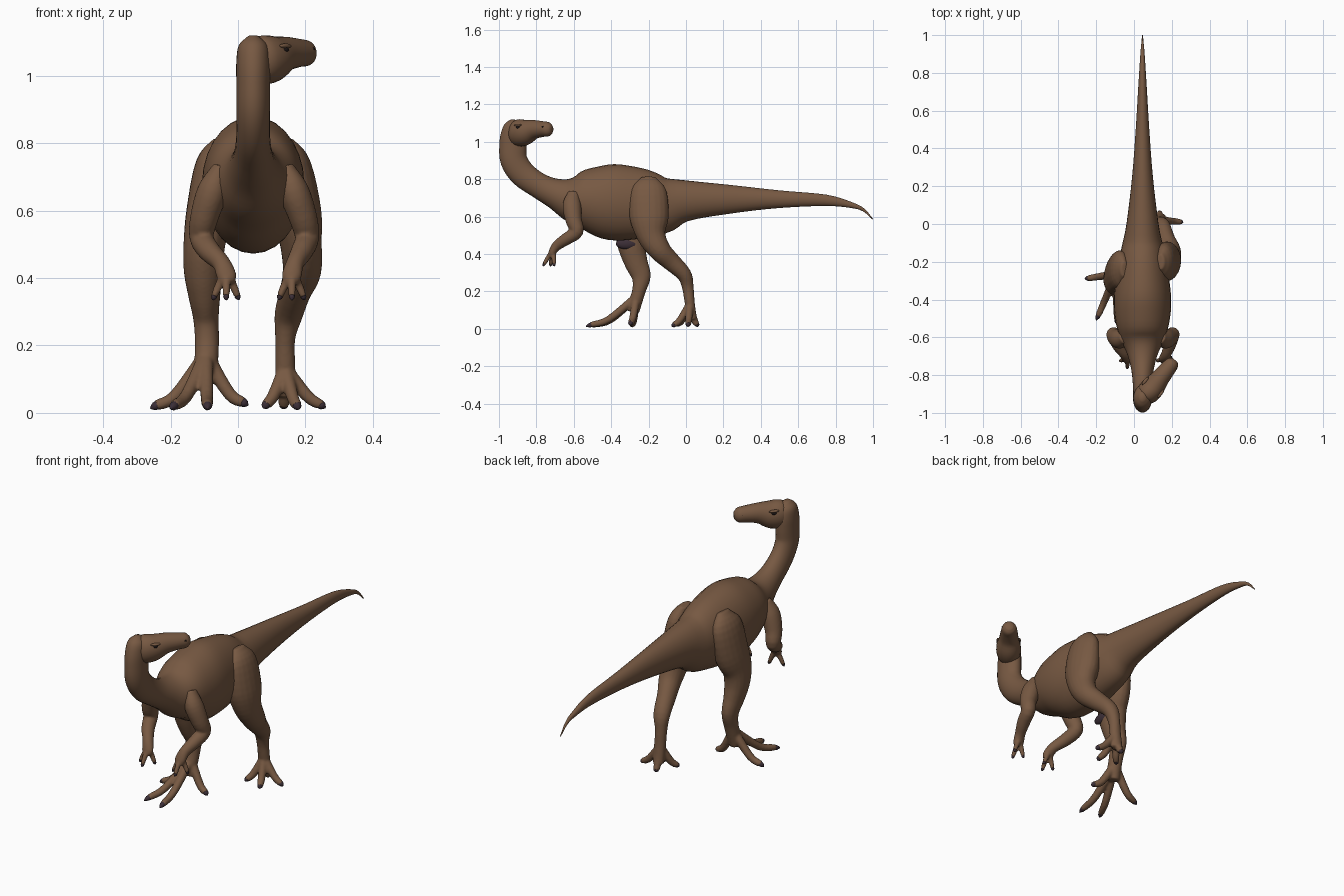
import bpy
import bmesh
from mathutils import Vector, Matrix

default_cube = bpy.data.objects.get("Cube")
if default_cube:
    bpy.data.objects.remove(default_cube, do_unlink=True)

MIDDLE = 0.045  # the spine runs slightly off centre because of the stance


def make_material(name, colour):
    material = bpy.data.materials.new(name)
    material.use_nodes = True
    material.diffuse_color = (*colour, 1)
    shader = material.node_tree.nodes["Principled BSDF"]
    shader.inputs["Base Color"].default_value = (*colour, 1)
    shader.inputs["Roughness"].default_value = 0.8
    return material


BROWN = make_material("brown skin", (0.185, 0.1, 0.055))
CLAW = make_material("dark purple claw", (0.045, 0.028, 0.038))
DARK = make_material("dark eye", (0.015, 0.01, 0.01))


def spline(points, steps):
    """Smoothly interpolate rows of numbers, Catmull-Rom style."""
    rows = [Vector(p) for p in points]
    rows = [rows[0] * 2 - rows[1]] + rows + [rows[-1] * 2 - rows[-2]]
    result = []
    for a, b, c, d in zip(rows, rows[1:], rows[2:], rows[3:]):
        for i in range(steps):
            t = i / steps
            result.append(b + (c - a) * (t / 2)
                          + (a * 2 - b * 5 + c * 4 - d) * (t * t / 2)
                          + (b * 3 - a - c * 3 + d) * (t ** 3 / 2))
    return result + [rows[-2]]


def add_tube(bm, points, sides=20, steps=4):
    """Sweep an ellipse along rows of x, y, z, half width, half depth."""
    rows = spline(points, steps)
    centres = [Vector(r[:3]) for r in rows]
    rings = []
    for i, row in enumerate(rows):
        ahead = centres[min(i + 1, len(rows) - 1)]
        along = (ahead - centres[max(i - 1, 0)]).normalized()
        across = Vector((1, 0, 0))
        across = (across - along * across.dot(along)).normalized()
        over = along.cross(across)
        ring = []
        for k in range(sides):
            turn = Matrix.Rotation(6.28319 * k / sides, 2) @ Vector((1, 0))
            offset = (across * turn.x * max(row[3], 0.001)
                      + over * turn.y * max(row[4], 0.001))
            ring.append(bm.verts.new(centres[i] + offset))
        rings.append(ring)
    for low, high in zip(rings, rings[1:]):
        for k in range(sides):
            n = (k + 1) % sides
            bm.faces.new((low[k], low[n], high[n], high[k]))
    bm.faces.new(rings[0][::-1])
    bm.faces.new(rings[-1])


def finish(name, bm, material, fuse=False):
    """Turn a bmesh into a smooth object, optionally fusing its pieces."""
    bmesh.ops.recalc_face_normals(bm, faces=bm.faces)
    mesh = bpy.data.meshes.new(name)
    bm.to_mesh(mesh)
    bm.free()
    mesh.materials.append(material)
    mesh.shade_smooth()
    thing = bpy.data.objects.new(name, mesh)
    bpy.context.collection.objects.link(thing)
    if fuse:
        remesh = thing.modifiers.new("fuse", "REMESH")
        remesh.mode = "VOXEL"
        remesh.voxel_size = 0.006
        remesh.use_smooth_shade = True
        relax = thing.modifiers.new("relax", "SMOOTH")
        relax.factor = 0.5
        relax.iterations = 5
    return thing


def ellipsoid(name, centre, size, material, turn=0.0):
    bm = bmesh.new()
    shape = (Matrix.Translation(centre) @ Matrix.Rotation(turn, 4, "Z")
             @ Matrix.Diagonal((*size, 1)))
    bmesh.ops.create_uvsphere(bm, u_segments=16, v_segments=10, radius=1, matrix=shape)
    return finish(name, bm, material)


def limb(name, path, root, tips, thick, arch):
    """Leg or arm with digits fused on, plus a separate set of claws."""
    skin, claws = bmesh.new(), bmesh.new()
    add_tube(skin, path)
    root = Vector(root)
    for tip in map(Vector, tips):
        knuckle = root.lerp(tip, 0.55)
        knuckle.z = tip.z + (root.z - tip.z) * arch
        nail = knuckle.lerp(tip, 0.72)
        digit = [(*root, thick, thick), (*knuckle, thick * 0.85, thick * 0.85),
                 (*nail, thick * 0.7, thick * 0.7)]
        end = nail.lerp(tip, 0.3)
        add_tube(skin, digit + [(*end, thick * 0.4, thick * 0.4)], 12)
        add_tube(claws, [(*nail, thick * 0.6, thick * 0.6),
                         (*nail.lerp(tip, 0.5), thick * 0.5, thick * 0.5),
                         (*tip, 0.002, 0.002)], 10)
    finish(name, skin, BROWN, fuse=True)
    finish(name + "_claws", claws, CLAW)


# Tail, trunk and neck in one sweep: y, z, half width, half depth
trunk = [(1, .585, .002, .002), (.95, .635, .007, .008), (.89, .66, .012, .015),
         (.75, .687, .021, .03), (.5, .693, .036, .047), (.25, .693, .055, .075),
         (0, .685, .085, .11), (-.12, .665, .11, .155), (-.25, .67, .135, .19),
         (-.4, .678, .152, .203), (-.52, .69, .142, .17), (-.61, .695, .115, .125),
         (-.69, .72, .08, .085), (-.78, .762, .058, .068), (-.87, .825, .05, .07),
         (-.92, .9, .05, .072), (-.925, .98, .05, .073), (-.922, 1.04, .05, .068),
         (-.918, 1.09, .043, .052), (-.915, 1.118, .015, .02)]
body = bmesh.new()
add_tube(body, [(MIDDLE, *row) for row in trunk], sides=28)
finish("body_neck_and_tail", body, BROWN)

# Head, turned to the left
head = bmesh.new()
add_tube(head, [(.04, -.935, 1.05, .03, .045), (.065, -.905, 1.048, .058, .07),
                (.1, -.865, 1.05, .062, .07), (.14, -.815, 1.065, .049, .052),
                (.18, -.765, 1.068, .042, .042), (.205, -.735, 1.067, .035, .037),
                (.217, -.72, 1.067, .018, .02)], sides=24)
finish("head", head, BROWN)

# Brows, eyes and nostrils on both sides of the head
forward = Vector((.64, .77, 0))
outward = Vector((.77, -.64, 0))
skull = Vector((.1, -.865, 1.078))
snout = Vector((.198, -.745, 1.08))
for side, sign in (("left", 1), ("right", -1)):
    eye = skull + outward * sign * .053
    ellipsoid(side + "_brow", eye + Vector((0, 0, .011)), (.026, .009, .007), BROWN, .88)
    ellipsoid(side + "_eye", eye, (.013, .008, .008), DARK, .88)
    ellipsoid(side + "_nostril", snout + outward * sign * .033, (.007, .004, .004), DARK, .88)

# Legs: the left one trails, the right one steps forward
limb("left_leg",
     [(.14, -.2, .81, .02, .04), (.16, -.2, .74, .055, .095), (.175, -.197, .6, .072, .105),
      (.187, -.185, .5, .062, .078), (.19, -.14, .42, .057, .06), (.17, -.08, .36, .047, .05),
      (.15, -.01, .29, .042, .04), (.14, .01, .22, .03, .031), (.14, .02, .14, .03, .027),
      (.14, .035, .05, .03, .024)],
     (.14, .02, .13),
     [(.075, -.05, .015), (.18, -.075, .012), (.26, .01, .015), (.135, .065, .012)], .022, .3)
limb("right_leg",
     [(-.05, -.24, .81, .02, .04), (-.07, -.24, .74, .055, .1), (-.085, -.26, .6, .068, .105),
      (-.1, -.29, .5, .062, .088), (-.103, -.285, .42, .058, .072), (-.1, -.265, .35, .048, .062),
      (-.095, -.24, .28, .038, .052), (-.092, -.25, .21, .036, .037),
      (-.095, -.27, .14, .035, .035), (-.1, -.28, .09, .03, .03)],
     (-.095, -.265, .17),
     [(-.26, -.29, .013), (-.2, -.51, .013), (-.09, -.535, .013), (.03, -.3, .022)], .023, .24)
ellipsoid("inner_thigh_patch", (-.058, -.315, .455), (.02, .06, .03), CLAW)

# Arms share one profile and differ in how far the hands swing inward
arm = [(-.6, .73, .025, .03), (-.61, .66, .045, .05), (-.6, .58, .042, .044),
       (-.585, .52, .036, .037), (-.64, .48, .033, .033), (-.69, .445, .027, .027),
       (-.715, .41, .03, .02), (-.725, .385, .022, .015)]
swings = {"left_arm": (.14, .165, .193, .205, .19, .17, .16, .157),
          "right_arm": (-.05, -.075, -.1, -.108, -.085, -.05, -.035, -.03)}
for name, swing in swings.items():
    wrist = swing[-2]
    limb(name, [(x, *row) for x, row in zip(swing, arm)], (wrist, -.71, .42),
         [(wrist + dx, dy, .335) for dx, dy in ((-.04, -.725), (0, -.765), (.038, -.705))],
         .015, .5)
